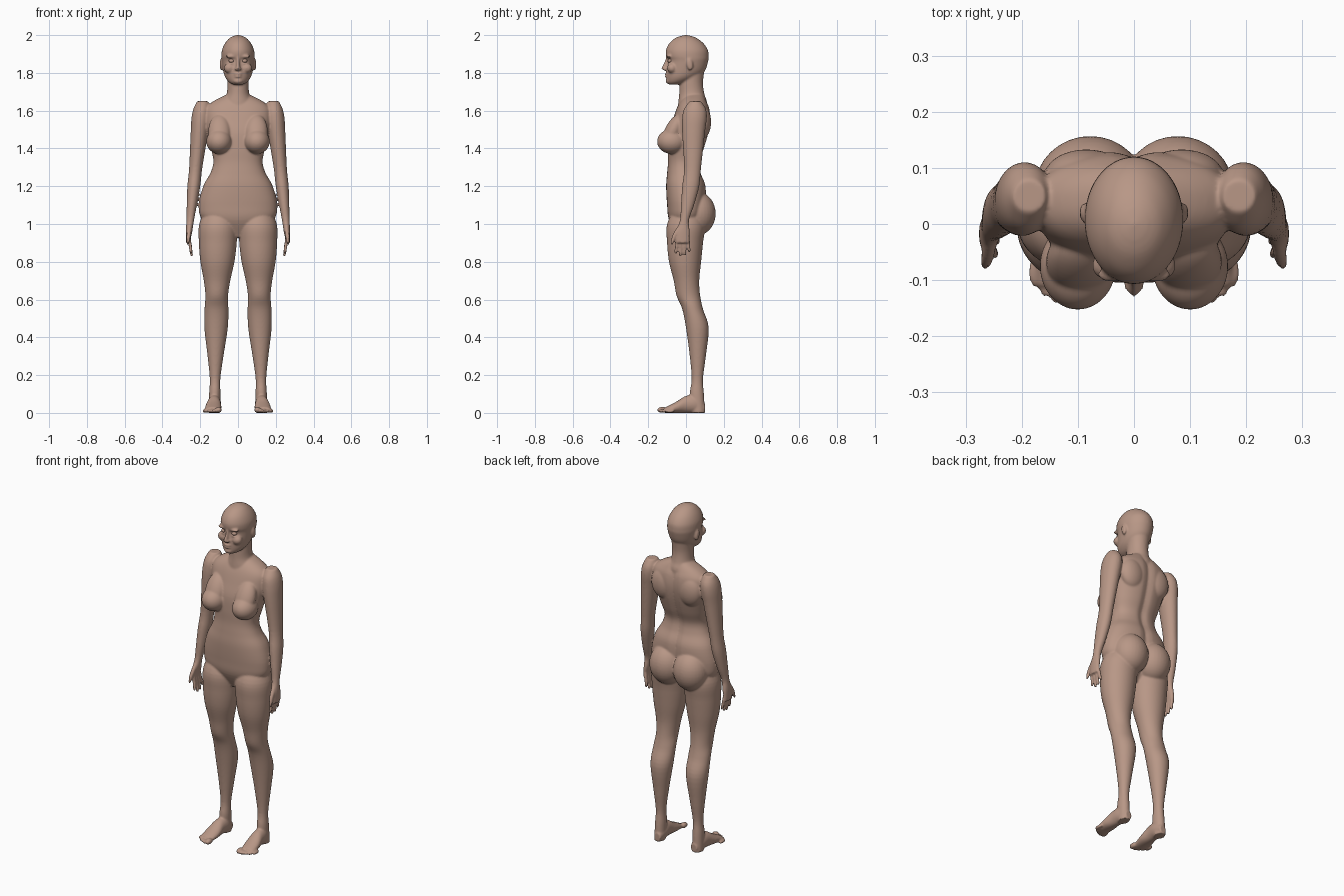
import bpy
import bmesh
import math
from mathutils import Matrix

cube = bpy.data.objects.get("Cube")
if cube:
    bpy.data.objects.remove(cube, do_unlink=True)

skin = bpy.data.materials.new("skin")
skin.use_nodes = True
skin_colour = (0.48, 0.31, 0.24, 1)
skin.diffuse_color = skin_colour
shader = next(n for n in skin.node_tree.nodes if n.type == 'BSDF_PRINCIPLED')
shader.inputs["Base Color"].default_value = skin_colour


def ring(at, wide, low, high):
    """Cross-section at a height: half width, front edge and back edge."""
    return at, wide, low, high


def interpolate(rings, steps):
    """Catmull-Rom blend between the given cross-sections."""
    out = []
    last = len(rings) - 1
    for i in range(last):
        before, start = rings[max(i - 1, 0)], rings[i]
        end, after = rings[i + 1], rings[min(i + 2, last)]
        for k in range(steps):
            t = k / steps
            out.append([q + t / 2 * (r - p + t * (2 * p - 5 * q + 4 * r - s + t * (3 * (q - r) + s - p)))
                        for p, q, r, s in zip(before, start, end, after)])
    return out + [rings[last]]


def loft(bm, rings, ground_x=0.0, slope=0.0, lying=False, power=2.0, groove=0.0, sides=48):
    """Closed tube through rings; its axis leans sideways, or lies along y."""
    loops = []
    for at, wide, low, high in interpolate(rings, steps=5):
        middle, half = (low + high) / 2, max((high - low) / 2, 0.002)
        loop = []
        for i in range(sides):
            angle = math.tau * i / sides
            c, s = math.cos(angle), math.sin(angle)
            u = max(wide, 0.002) * math.copysign(abs(c) ** (2 / power), c)
            v = middle + half * math.copysign(abs(s) ** (2 / power), s)
            if s > 0:
                v -= groove * math.exp(-(u / 0.022) ** 2)
            x = ground_x + slope * at + u
            loop.append(bm.verts.new((x, at, v) if lying else (x, v, at)))
        loops.append(loop)
    for lower, upper in zip(loops, loops[1:]):
        for i in range(sides):
            j = (i + 1) % sides
            bm.faces.new((lower[i], lower[j], upper[j], upper[i]))
    bm.faces.new(loops[0][::-1])
    bm.faces.new(loops[-1])


def blob(bm, centre, radii, tilt=0.0):
    """Ellipsoid, tilted about the x axis."""
    matrix = (Matrix.Translation(centre) @ Matrix.Rotation(tilt, 4, 'X')
              @ Matrix.Diagonal((*radii, 1)))
    bmesh.ops.create_uvsphere(bm, u_segments=32, v_segments=20, radius=1, matrix=matrix)


def finish(bm, name):
    bmesh.ops.recalc_face_normals(bm, faces=bm.faces)
    for face in bm.faces:
        face.smooth = True
    mesh = bpy.data.meshes.new(name)
    bm.to_mesh(mesh)
    bm.free()
    mesh.materials.append(skin)
    obj = bpy.data.objects.new(name, mesh)
    bpy.context.scene.collection.objects.link(obj)
    return obj


bm = bmesh.new()

# Leg, from hip to heel
loft(bm, [
    ring(at=1.1, wide=.06, low=-.05, high=.07),
    ring(at=1, wide=.1, low=-.1, high=.1),
    ring(at=.9, wide=.1, low=-.1, high=.09),
    ring(at=.8, wide=.09, low=-.09, high=.08),
    ring(at=.7, wide=.07, low=-.065, high=.07),
    ring(at=.62, wide=.06, low=-.05, high=.075),
    ring(at=.55, wide=.063, low=-.02, high=.09),
    ring(at=.45, wide=.062, low=0, high=.12),
    ring(at=.3, wide=.042, low=.02, high=.105),
    ring(at=.18, wide=.028, low=.03, high=.09),
    ring(at=.1, wide=.03, low=.02, high=.095),
    ring(at=0, wide=.03, low=.03, high=.1)], ground_x=.125, slope=-.02)

# Foot, from heel to ball, with sole and top as its edges
loft(bm, [
    ring(at=.1, wide=.02, low=0, high=.05),
    ring(at=.05, wide=.034, low=0, high=.09),
    ring(at=0, wide=.036, low=0, high=.09),
    ring(at=-.05, wide=.043, low=0, high=.06),
    ring(at=-.11, wide=.04, low=0, high=.03)], ground_x=.127, slope=-.07, lying=True)

# Toes, shrinking and stepping back towards the outside
for i in range(5):
    size = .012 - .0006 * i if i else .016
    blob(bm, centre=(.102 + .019 * i, -.126 + .0025 * i * i, size), radii=(size, .027, size))

# Buttock, breast, slope above the breast and shoulder blade
blob(bm, centre=(.078, .06, 1.055), radii=(.1, .097, .115))
blob(bm, centre=(.1, -.075, 1.437), radii=(.068, .078, .066))
blob(bm, centre=(.097, -.068, 1.49), radii=(.06, .045, .1), tilt=-.45)
blob(bm, centre=(.085, .085, 1.54), radii=(.075, .048, .09))

# Arm, from shoulder to wrist and palm
loft(bm, [
    ring(at=1.65, wide=.03, low=.02, high=.08),
    ring(at=1.61, wide=.045, low=-.01, high=.105),
    ring(at=1.56, wide=.05, low=-.02, high=.11),
    ring(at=1.48, wide=.046, low=-.02, high=.1),
    ring(at=1.3, wide=.035, low=-.01, high=.08),
    ring(at=1.2, wide=.034, low=-.02, high=.07),
    ring(at=1.1, wide=.027, low=-.027, high=.043),
    ring(at=1.02, wide=.02, low=-.032, high=.016),
    ring(at=.96, wide=.017, low=-.053, high=.02),
    ring(at=.9, wide=.01, low=-.052, high=.016)], ground_x=.36, slope=-.105)

# Fingers, fanning out from the palm
for i, tip in enumerate((.842, .828, .832, .85)):
    rings = []
    for height, radius, gap in ((.93, .009, .019), (.88, .009, .021),
                                (tip + .01, .008, .024), (tip, .004, .024)):
        y = -.018 + gap * (i - 1.5)
        rings.append(ring(at=height, wide=radius, low=y - radius, high=y + radius))
    loft(bm, rings, ground_x=.12, slope=.15, sides=16)

# Thumb
loft(bm, [
    ring(at=.99, wide=.012, low=-.044, high=-.016),
    ring(at=.945, wide=.012, low=-.07, high=-.045),
    ring(at=.91, wide=.009, low=-.08, high=-.062),
    ring(at=.89, wide=.005, low=-.08, high=-.07)], ground_x=.36, slope=-.105, sides=16)

# Brow, lower eyelid, cheek, nostril and ear
blob(bm, centre=(.036, -.09, 1.887), radii=(.03, .014, .009))
blob(bm, centre=(.034, -.086, 1.85), radii=(.018, .011, .004))
blob(bm, centre=(.045, -.074, 1.825), radii=(.03, .026, .027))
blob(bm, centre=(.011, -.11, 1.82), radii=(.008, .01, .007))
blob(bm, centre=(.088, .02, 1.845), radii=(.009, .017, .033), tilt=.15)

# Mirror every paired part to the right side
copy = bmesh.ops.duplicate(bm, geom=bm.verts[:] + bm.edges[:] + bm.faces[:])["geom"]
bmesh.ops.scale(bm, vec=(-1, 1, 1), verts=[g for g in copy if isinstance(g, bmesh.types.BMVert)])

# Torso with a spine groove
loft(bm, [
    ring(at=.93, wide=.05, low=-.045, high=.04),
    ring(at=1.02, wide=.185, low=-.09, high=.09),
    ring(at=1.1, wide=.207, low=-.1, high=.105),
    ring(at=1.2, wide=.184, low=-.105, high=.105),
    ring(at=1.27, wide=.146, low=-.1, high=.08),
    ring(at=1.33, wide=.13, low=-.095, high=.073),
    ring(at=1.4, wide=.143, low=-.095, high=.097),
    ring(at=1.48, wide=.16, low=-.09, high=.12),
    ring(at=1.55, wide=.175, low=-.07, high=.13),
    ring(at=1.61, wide=.172, low=-.05, high=.125),
    ring(at=1.65, wide=.13, low=-.03, high=.11),
    ring(at=1.69, wide=.05, low=0, high=.09)], power=2.3, groove=.012, sides=72)

# Neck
loft(bm, [
    ring(at=1.6, wide=.1, low=-.045, high=.11),
    ring(at=1.65, wide=.08, low=-.04, high=.11),
    ring(at=1.69, wide=.06, low=-.036, high=.097),
    ring(at=1.75, wide=.056, low=-.033, high=.09),
    ring(at=1.83, wide=.06, low=-.02, high=.1)])

# Jaw, face and skull
loft(bm, [
    ring(at=1.738, wide=.025, low=-.09, high=-.03),
    ring(at=1.75, wide=.047, low=-.1, high=.01),
    ring(at=1.775, wide=.067, low=-.103, high=.06),
    ring(at=1.81, wide=.078, low=-.103, high=.1),
    ring(at=1.864, wide=.086, low=-.096, high=.118),
    ring(at=1.888, wide=.088, low=-.105, high=.12),
    ring(at=1.92, wide=.085, low=-.106, high=.116),
    ring(at=1.955, wide=.07, low=-.09, high=.094),
    ring(at=1.982, wide=.048, low=-.06, high=.06),
    ring(at=1.995, wide=.025, low=-.03, high=.03),
    ring(at=2, wide=.006, low=-.005, high=.005)])

# Nose, lips and chin
loft(bm, [
    ring(at=1.89, wide=.009, low=-.105, high=-.08),
    ring(at=1.86, wide=.008, low=-.113, high=-.08),
    ring(at=1.825, wide=.011, low=-.13, high=-.09),
    ring(at=1.812, wide=.008, low=-.118, high=-.09)], sides=20)
blob(bm, centre=(0, -.1, 1.794), radii=(.022, .012, .0055))
blob(bm, centre=(0, -.1, 1.78), radii=(.019, .012, .006))
blob(bm, centre=(0, -.09, 1.757), radii=(.026, .018, .016))

# Fuse all parts into one soft skin
body = finish(bm, "body")
fuse = body.modifiers.new("fuse", 'REMESH')
fuse.mode = 'VOXEL'
fuse.voxel_size = .005
fuse.use_smooth_shade = True
soften = body.modifiers.new("soften", 'SMOOTH')
soften.factor = .5
soften.iterations = 7

# Eyes
for side, name in ((1, "left_eye"), (-1, "right_eye")):
    bm = bmesh.new()
    blob(bm, centre=(side * .034, -.083, 1.864), radii=(.015, .014, .0115))
    finish(bm, name)
